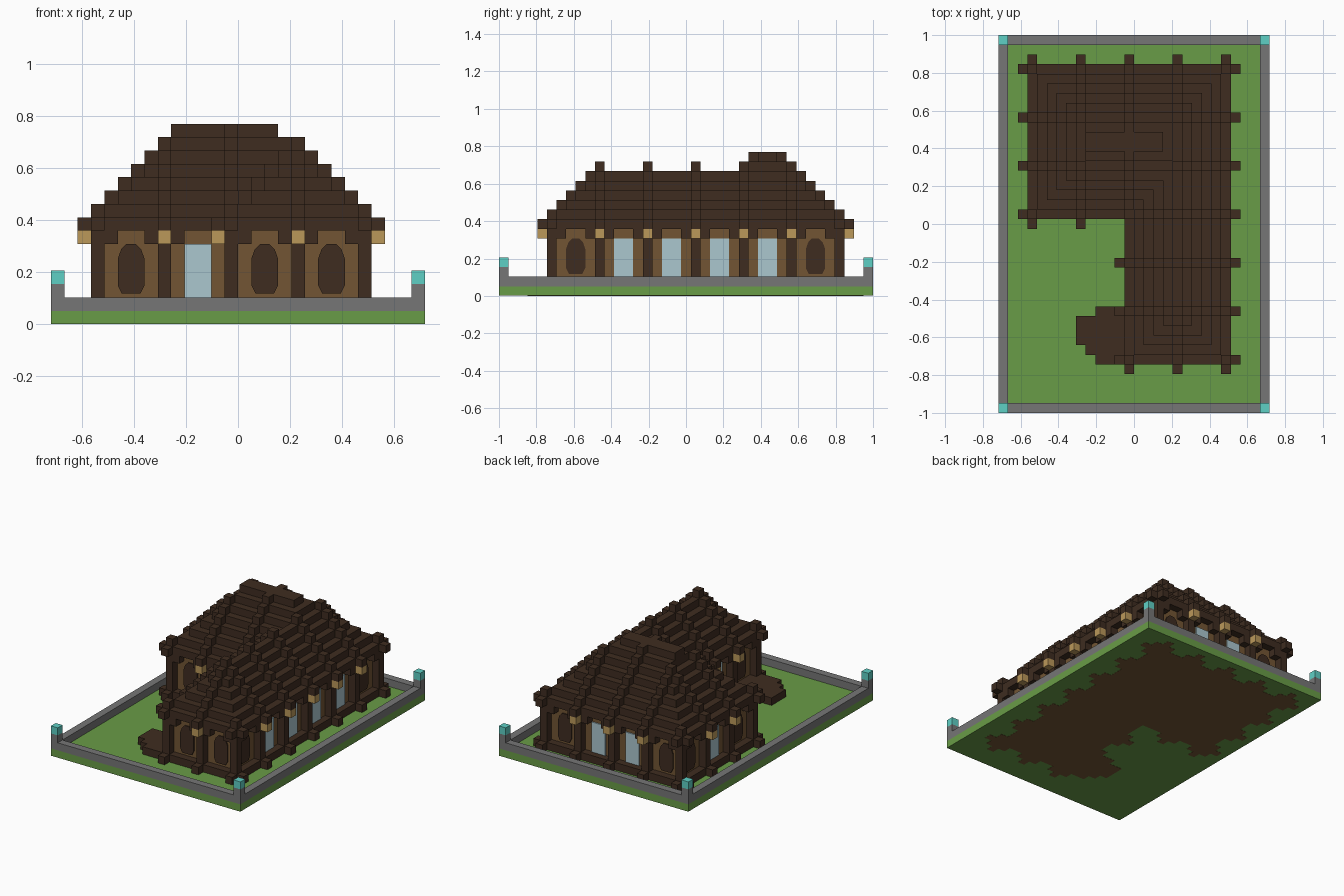
import bpy, bmesh
from mathutils import Vector

if "Cube" in bpy.data.objects:
    bpy.data.objects.remove(bpy.data.objects["Cube"])

U = 2 / 39                      # one block
NX, NY = 28, 39                 # plot size in blocks


def material(name, hexcode):
    def lin(c):
        c /= 255
        return c / 12.92 if c <= 0.04045 else ((c + 0.055) / 1.055) ** 2.4
    col = [lin(c) for c in bytes.fromhex(hexcode)] + [1.0]
    m = bpy.data.materials.new(name)
    m.use_nodes = True
    m.diffuse_color = col
    bsdf = m.node_tree.nodes["Principled BSDF"]
    bsdf.inputs["Base Color"].default_value = col
    bsdf.inputs["Roughness"].default_value = 0.9
    return m


GRASS = material("grass green", "699c47")
STONE = material("stone grey", "767676")
TEAL = material("lamp turquoise", "5fd0c5")
TIMBER = material("dark timber", "3e2c20")
WALL = material("wall brown", "725534")
TAN = material("lantern tan", "bb985a")
GLASS = material("pale glass", "abc7cf")


def place(i, j, k):
    return Vector(((i - NX / 2) * U, (j - NY / 2) * U, k * U))


def finish(bm, name, mat):
    bmesh.ops.recalc_face_normals(bm, faces=bm.faces)
    me = bpy.data.meshes.new(name)
    bm.to_mesh(me)
    bm.free()
    me.materials.append(mat)
    ob = bpy.data.objects.new(name, me)
    bpy.context.collection.objects.link(ob)
    return ob


def blocks(name, mat, boxes):
    """One object from boxes given as (i0, i1, j0, j1, k0, k1)."""
    bm = bmesh.new()
    for i0, i1, j0, j1, k0, k1 in boxes:
        a, b = place(i0, j0, k0), place(i1, j1, k1)
        for v in bmesh.ops.create_cube(bm, size=1)["verts"]:
            v.co = Vector([a[n] if v.co[n] < 0 else b[n] for n in range(3)])
    return finish(bm, name, mat)


# Plot: lawn, kerb and corner lamps
blocks("lawn", GRASS, [(0, NX, 0, NY, 0.02, 1)])
blocks("kerb", STONE, [(0, NX, 0, 1, 1, 2), (0, NX, NY - 1, NY, 1, 2),
                       (0, 1, 1, NY - 1, 1, 2), (NX - 1, NX, 1, NY - 1, 1, 2)])
corners = [(i, j) for i in (0, NX - 1) for j in (0, NY - 1)]
blocks("corner_post", STONE, [(i, i + 1, j, j + 1, 2, 3) for i, j in corners])
blocks("corner_lamp", TEAL, [(i, i + 1, j, j + 1, 3, 4) for i, j in corners])

# Foundation, porch and walls of the L-shaped house
W, E, S, N = 3, 24, 5, 36       # outer limits
IW, IS = 13, 20                 # inner corner
PORCH = [(10, IW, 5, 6), (9, IW, 6, 7), (8, IW, 7, 10), (10, IW, 10, 11)]
PLAN = [(W, E, IS, N), (IW, E, S, IS)]
blocks("foundation", TIMBER, [(*p, 0.9, 2) for p in PLAN])
blocks("porch", TIMBER, [(*p, 0.9, 2) for p in PORCH])
blocks("walls", WALL, [(W + 1, E - 1, IS + 1, N - 1, 2, 7),
                       (IW + 1, E - 1, S + 1, IS + 1, 2, 7)])

# Each wall run: start post, step direction, outward direction, bay types
RUNS = [((IW, S), (1, 0), (0, -1), "aa"),
        ((W, IS), (1, 0), (0, -1), "ag"),
        ((W, N - 1), (1, 0), (0, 1), "agga"),
        ((E - 1, S), (0, 1), (1, 0), "agggga"),
        ((W, IS), (0, 1), (-1, 0), "aga"),
        ((IW, S), (0, 1), (-1, 0), "agg")]
OPENINGS = {
    "a": [(-0.7, 2.3), (0.7, 2.3), (1, 2.9), (1, 4.9), (0.75, 5.6), (0.35, 6),
          (-0.35, 6), (-0.75, 5.6), (-1, 4.9), (-1, 2.9)],
    "g": [(-1, 2), (1, 2), (1, 6), (-1, 6)]}

posts, feet, lanterns, braces = set(), [], [], []
footings = PLAN + PORCH
bays = {"a": bmesh.new(), "g": bmesh.new()}
for (si, sj), (di, dj), (ni, nj), kinds in RUNS:
    for n in range(len(kinds) + 1):
        i, j = si + 5 * n * di, sj + 5 * n * dj
        posts.add((i, j))
        oi, oj = i + ni, j + nj
        if (i, j) != (IW, IS):
            feet.append((oi, oi + 1, oj, oj + 1, 0.9, 2))
            # buried footing, stepped outwards
            footings.append((oi - di, oi + 1 + di, oj - dj, oj + 1 + dj))
            footings.append((oi + ni, oi + ni + 1, oj + nj, oj + nj + 1))
        if 0 < n < len(kinds):
            lanterns.append((oi, oi + 1, oj, oj + 1, 6, 7))
    for n, kind in enumerate(kinds):
        # braces in the upper corners of the bay
        for step in (5 * n + 1, 5 * n + 4):
            i, j = si + step * di, sj + step * dj
            braces.append((i, i + 1, j, j + 1, 6, 7))
        # thin plate on the recessed wall face, centred in the bay
        ci = si + 0.5 + (5 * n + 2.5) * di - 0.5 * ni
        cj = sj + 0.5 + (5 * n + 2.5) * dj - 0.5 * nj
        bm = bays[kind]
        rings = [[bm.verts.new(place(ci + s * di + d * ni, cj + s * dj + d * nj, z))
                  for s, z in OPENINGS[kind]] for d in (0, 0.15)]
        for ring in rings:
            bm.faces.new(ring)
        count = len(rings[0])
        for a in range(count):
            b = (a + 1) % count
            bm.faces.new((rings[0][a], rings[0][b], rings[1][b], rings[1][a]))
finish(bays["a"], "arched_doors", TIMBER)
finish(bays["g"], "tall_windows", GLASS)
blocks("wall_posts", TIMBER, [(i, i + 1, j, j + 1, 2, 7) for i, j in sorted(posts)])
blocks("bay_braces", TIMBER, braces)
blocks("post_feet", TIMBER, feet)
blocks("buried_footings", WALL, [(*f, 0, 0.9) for f in footings])
blocks("lanterns", TAN, lanterns)

# Stepped hip roof: one course per block of height
courses, ribs = [], []
for k in range(8):
    z = (7 + k, 8 + k)
    courses.append((W + k - (k == 7), E - k, IS + k, N - k, *z))
    if k < 6:
        courses.append((IW + k, E - k, S + k, 28, *z))
    # ribs stand one block proud of each course
    for i in range(W, E, 5):
        if W + k <= i < E - k:
            ribs.append((i, i + 1, IS + k - 1, N - k + 1, *z))
        if IW + k <= i < E - k:
            ribs.append((i, i + 1, S + k - 1, 28, *z))
    for j in range(S, N, 5):
        if IS + k <= j < N - k:
            ribs.append((W + k - 1, E - k + 1, j, j + 1, *z))
        if S + k <= j <= IS and k < 6:
            ribs.append((IW + k - 1, E - k + 1, j, j + 1, *z))
# raised blocks where ribs cross the hips and the low ridge
for i, j in ((W, IS), (W, N - 1), (E - 1, N - 1), (IW, S), (E - 1, S)):
    ribs.append((i, i + 1, j, j + 1, 8, 9))
for i, j in ((8, 25), (8, 30), (18, 30), (18, 25), (18, 20), (18, 15), (18, 10)):
    ribs.append((i, i + 1, j, j + 1, 13, 14))
blocks("roof_courses", TIMBER, courses)
blocks("roof_ribs", TIMBER, ribs)
